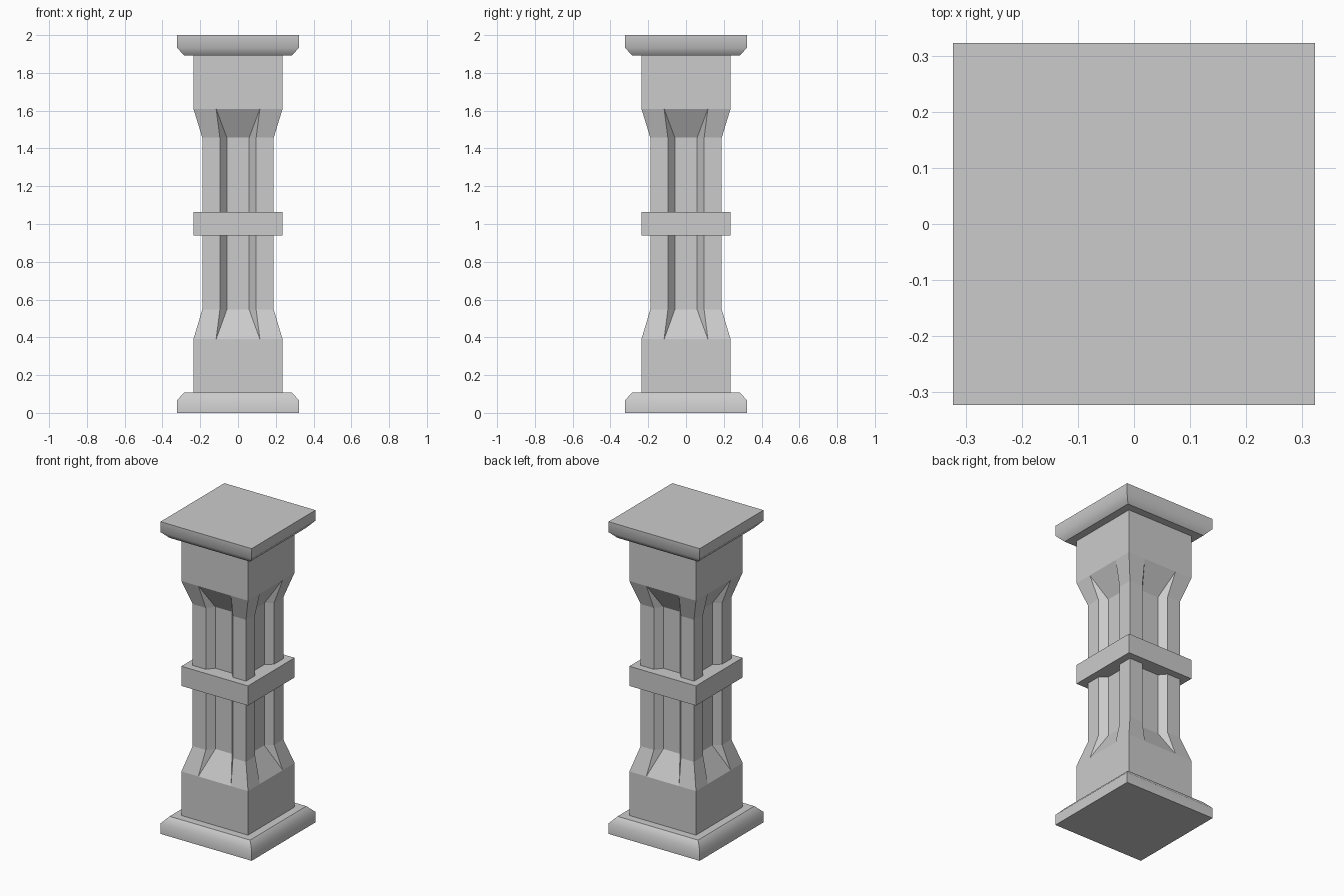
import bpy
import bmesh
import math

cube = bpy.data.objects.get("Cube")
if cube:
    bpy.data.objects.remove(cube, do_unlink=True)

stone = bpy.data.materials.new("grey_stone")
stone.use_nodes = True
GREY = (0.6, 0.6, 0.6, 1)
stone.diffuse_color = GREY
stone.node_tree.nodes["Principled BSDF"].inputs["Base Color"].default_value = GREY


def loft(name, sections):
    """Skin a stack of (outline, z) sections and cap both ends."""
    bm = bmesh.new()
    rings = [[bm.verts.new((x, y, z)) for x, y in outline] for outline, z in sections]
    for low, high in zip(rings, rings[1:]):
        n = len(low)
        for i in range(n):
            j = (i + 1) % n
            bm.faces.new((low[i], low[j], high[j], high[i]))
    bm.faces.new(list(reversed(rings[0])))
    bm.faces.new(rings[-1])
    bmesh.ops.remove_doubles(bm, verts=bm.verts, dist=0.0001)
    bmesh.ops.recalc_face_normals(bm, faces=bm.faces)
    mesh = bpy.data.meshes.new(name)
    bm.to_mesh(mesh)
    bm.free()
    mesh.materials.append(stone)
    obj = bpy.data.objects.new(name, mesh)
    bpy.context.collection.objects.link(obj)
    return obj


def square(h):
    return [(-h, -h), (h, -h), (h, h), (-h, h)]


def fluted(h, edge, floor, depth):
    """Square of half width h with one groove per side, floor at distance depth."""
    side = [(-h, -h), (-edge, -h), (-floor, -depth), (floor, -depth), (edge, -h)]
    outline = []
    for _ in range(4):
        outline += side
        side = [(-y, x) for x, y in side]
    return outline


def smooth(obj):
    bpy.ops.object.select_all(action='DESELECT')
    obj.select_set(True)
    bpy.context.view_layer.objects.active = obj
    bpy.ops.object.shade_smooth_by_angle(angle=math.radians(45))


TOP = 2.0
WIDE, SLIM, SLAB, LIP = 0.236, 0.189, 0.323, 0.285

# Chamfered base slab and its mirrored cap
profile = [(SLAB, 0), (SLAB, 0.067), (LIP, 0.108)]
smooth(loft("base_slab", [(square(h), z) for h, z in profile]))
smooth(loft("cap_slab", [(square(h), TOP - z) for h, z in reversed(profile)]))

# Lower and upper blocks
for name, z0, z1 in (("lower_block", 0.108, 0.39), ("upper_block", 1.61, 1.892)):
    loft(name, [(square(WIDE), z0), (square(WIDE), z1)])

# Fluted shaft, flaring out to meet the blocks
flush = fluted(WIDE, 0.116, 0.1159, WIDE)
slim = fluted(SLIM, 0.096, 0.059, 0.145)
loft("fluted_shaft", [(flush, 0.39), (slim, 0.547), (slim, 1.457), (flush, 1.61)])

# Band around the middle
loft("middle_band", [(square(WIDE), 0.938), (square(WIDE), 1.064)])
